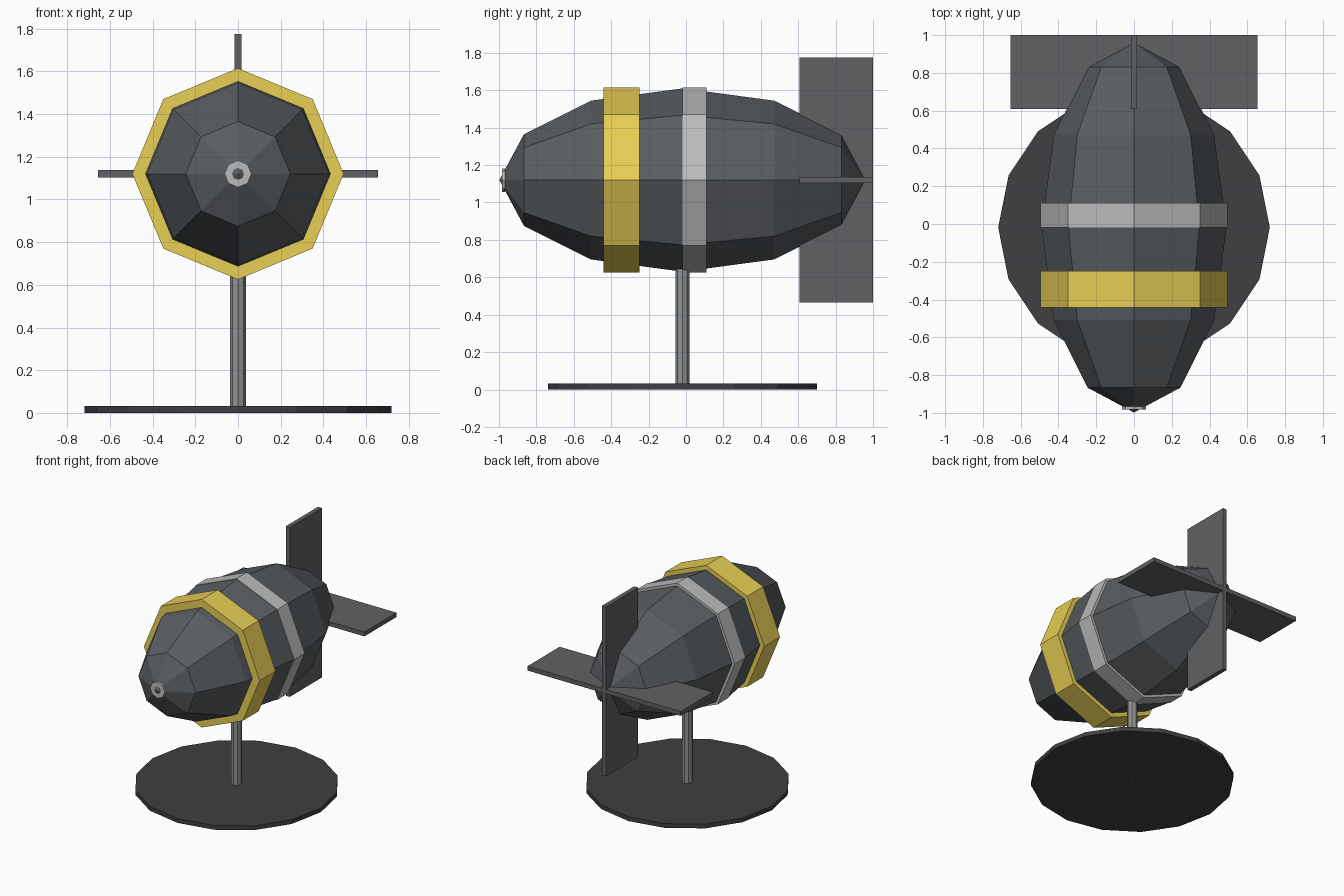
import bpy
from math import pi

if "Cube" in bpy.data.objects:
    bpy.data.objects.remove(bpy.data.objects["Cube"])

CY, CZ = -0.018, 1.12      # body centre


def material(name, rgb):
    m = bpy.data.materials.new(name)
    m.diffuse_color = (*rgb, 1)
    m.use_nodes = True
    m.node_tree.nodes["Principled BSDF"].inputs["Base Color"].default_value = m.diffuse_color
    return m


dark = material("dark_grey", (0.10, 0.11, 0.12))
fin_grey = material("fin_grey", (0.12, 0.12, 0.13))
base_grey = material("base_grey", (0.05, 0.05, 0.055))
pole_grey = material("pole_grey", (0.28, 0.29, 0.30))
pale = material("pale_grey", (0.50, 0.50, 0.50))
yellow = material("yellow", (0.80, 0.62, 0.09))


def finish(name, mat):
    ob = bpy.context.object
    ob.name = name
    ob.data.materials.append(mat)
    bpy.ops.object.transform_apply(location=False, rotation=True, scale=True)
    return ob


def upright(name, sides, radius, z0, z1, mat, turn):
    bpy.ops.mesh.primitive_cylinder_add(vertices=sides, radius=radius, depth=z1 - z0,
                                        location=(0, CY, (z0 + z1) / 2), rotation=(0, 0, turn))
    return finish(name, mat)


def band(name, radius, y0, y1, mat):
    bpy.ops.mesh.primitive_cylinder_add(vertices=8, radius=radius, depth=y1 - y0,
                                        location=(0, (y0 + y1) / 2, CZ), rotation=(pi / 2, 0, 0))
    return finish(name, mat)


def fin(name, size):
    bpy.ops.mesh.primitive_cube_add(size=1, location=(0, 0.804, CZ))
    bpy.context.object.scale = size
    return finish(name, fin_grey)


# Faceted body lying along y
bpy.ops.mesh.primitive_uv_sphere_add(segments=8, ring_count=6, radius=0.49,
                                     location=(0, CY, CZ), rotation=(pi / 2, 0, 0))
bpy.context.object.scale = (1, 1, 2)
finish("body", dark)

# Bands and nose ring
band("yellow_band", 0.495, -0.442, -0.248, yellow)
band("pale_band", 0.494, -0.018, 0.110, pale)
band("nose_ring", 0.063, -0.983, -0.967, pale)

# Crossed tail fins
fin("vertical_fin", (0.034, 0.392, 1.31))
fin("horizontal_fin", (1.31, 0.392, 0.034))

# Display stand
upright("stand_pole", 8, 0.038, 0.0, 0.68, pole_grey, 0)
upright("stand_base", 16, 0.719, 0.0, 0.033, base_grey, 0)
